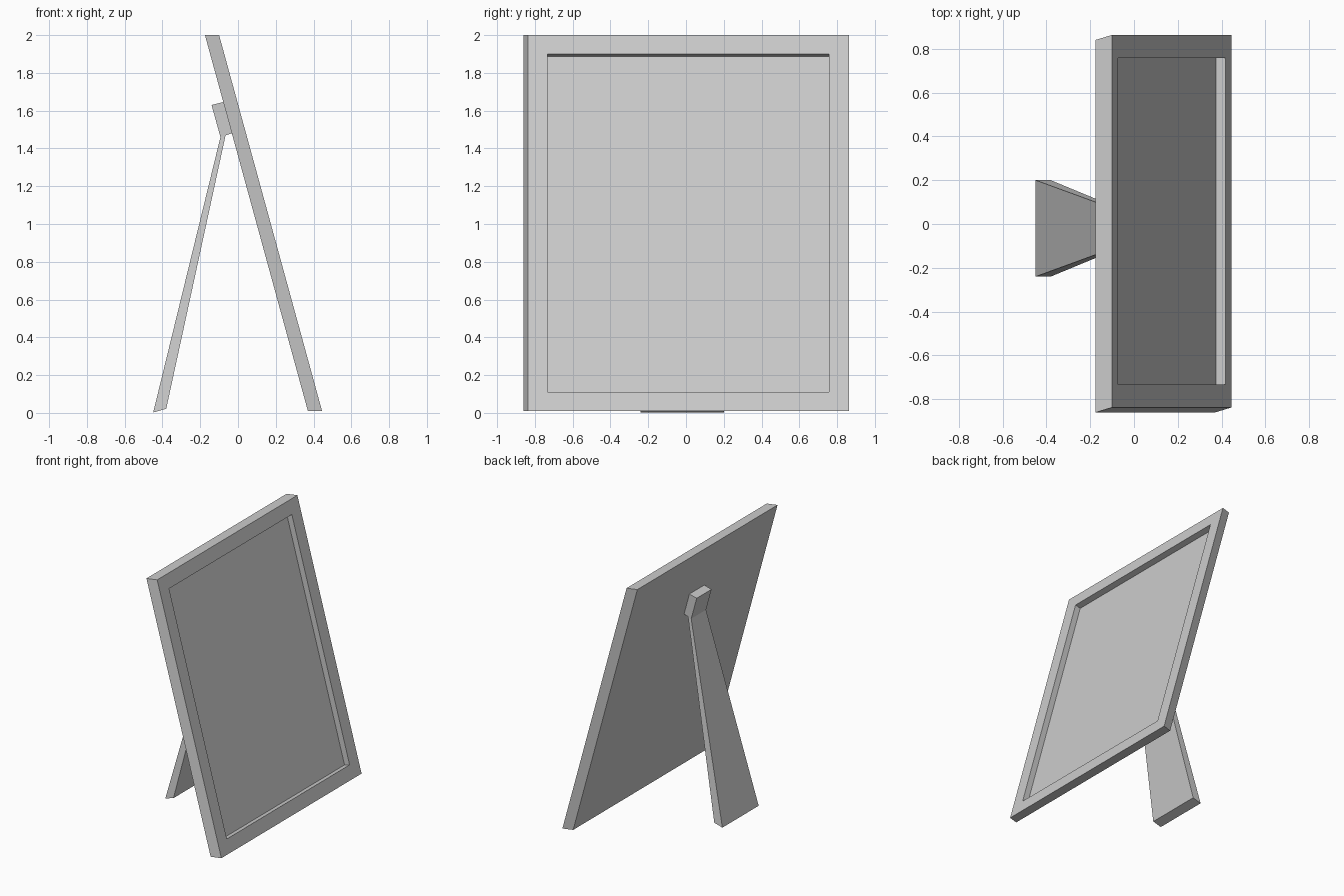
import bpy, bmesh

if "Cube" in bpy.data.objects:
    bpy.data.objects.remove(bpy.data.objects["Cube"])

SLOPE = -0.545 / 1.99          # lean of the frame: change in x per unit z


def mesh_object(name, loops):
    """Skin consecutive four-corner loops and cap both ends."""
    bm = bmesh.new()
    rings = [[bm.verts.new(p) for p in loop] for loop in loops]
    for a, b in zip(rings, rings[1:]):
        for i in range(4):
            j = (i + 1) % 4
            bm.faces.new((a[i], a[j], b[j], b[i]))
    bm.faces.new(rings[0])
    bm.faces.new(rings[-1])
    bmesh.ops.recalc_face_normals(bm, faces=bm.faces)
    me = bpy.data.meshes.new(name)
    bm.to_mesh(me)
    bm.free()
    ob = bpy.data.objects.new(name, me)
    bpy.context.collection.objects.link(ob)
    return ob


def leaning_rect(x0, y0, y1, z0, z1, dx=0.0, dz=0.0):
    """Rectangle on the leaning plane that crosses z = 0.01 at x0."""
    return [(x0 + SLOPE * (z - 0.01) + dx, y, z + dz)
            for y, z in ((y0, z0), (y1, z0), (y1, z1), (y0, z1))]


# frame: back outline, front outline, opening, recessed picture surface
opening = (0.445, -0.732, 0.757, 0.11, 1.90)
mesh_object("picture_frame", [
    leaning_rect(0.37, -0.86, 0.84, 0.01, 2.0),
    leaning_rect(0.445, -0.837, 0.863, 0.01, 2.0),
    leaning_rect(*opening),
    leaning_rect(*opening, dx=-0.043, dz=-0.012),
])


def profile_part(name, profile):
    """Prism from (x, z, half width) corners, centred across the stand."""
    mid = -0.02
    return mesh_object(name, [[(x, mid + s * w, z) for x, z, w in profile]
                              for s in (-1, 1)])


# hinge block on the back of the frame
profile_part("hinge_block", [
    (-0.140, 1.630, 0.09), (-0.077, 1.646, 0.09),
    (-0.032, 1.480, 0.09), (-0.093, 1.460, 0.09)])

# tapered support leg, widening towards the floor
profile_part("support_leg", [
    (-0.093, 1.460, 0.09), (-0.066, 1.469, 0.09),
    (-0.380, 0.022, 0.22), (-0.449, 0.002, 0.22)])
